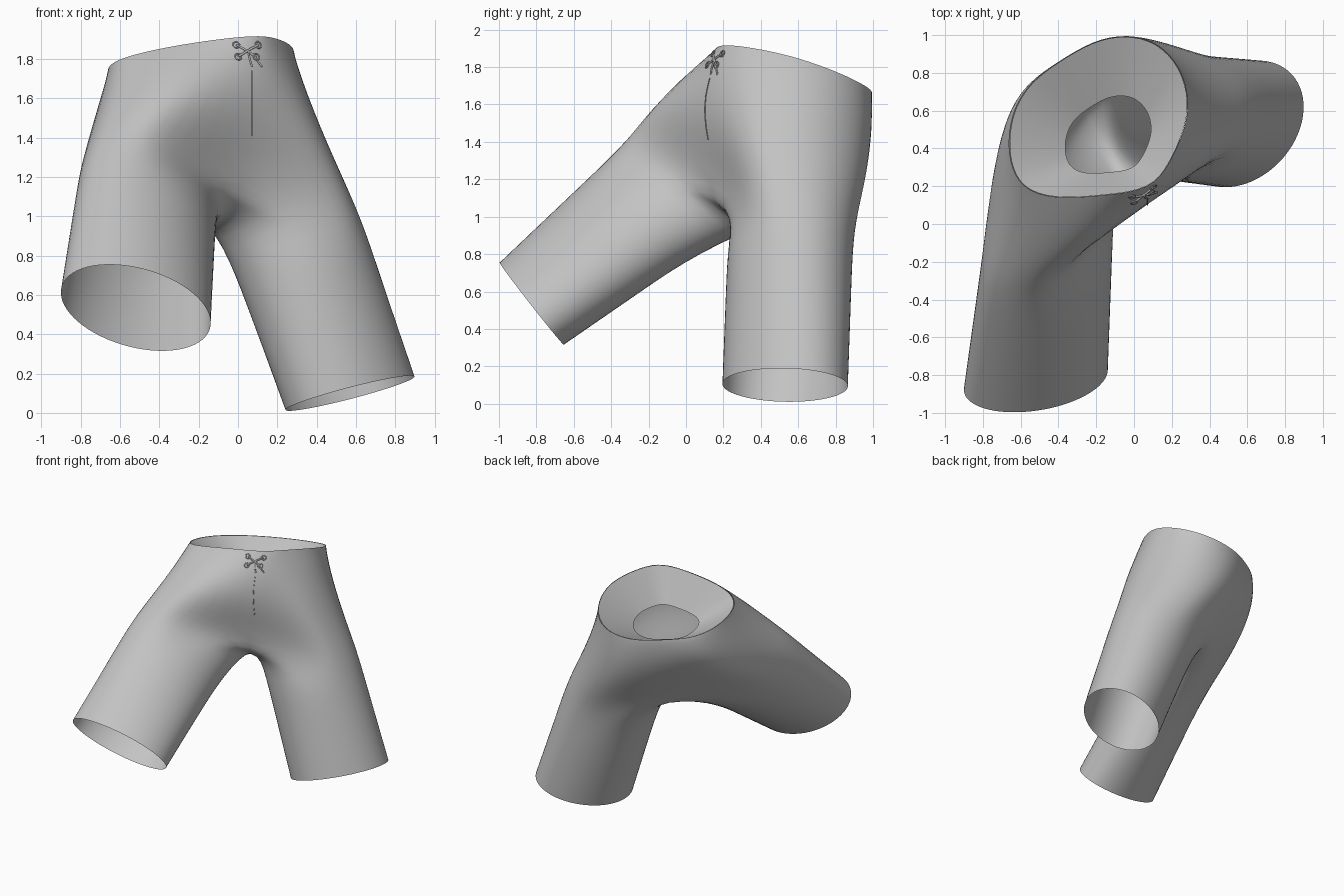
import bpy, bmesh, math
from mathutils import Vector as V
from mathutils.bvhtree import BVHTree

old = bpy.data.objects.get("Cube")
if old:
    bpy.data.objects.remove(old)

N = 16
cloth = bpy.data.materials.new("grey_cloth")
cloth.use_nodes = True
cloth.diffuse_color = (0.55, 0.55, 0.55, 1)
cloth.node_tree.nodes["Principled BSDF"].inputs["Base Color"].default_value = (0.55, 0.55, 0.55, 1)


def make_object(name, bm, levels):
    bmesh.ops.recalc_face_normals(bm, faces=bm.faces)
    mesh = bpy.data.meshes.new(name)
    bm.to_mesh(mesh)
    bm.free()
    mesh.materials.append(cloth)
    mesh.shade_smooth()
    obj = bpy.data.objects.new(name, mesh)
    bpy.context.collection.objects.link(obj)
    mod = obj.modifiers.new("Smooth", "SUBSURF")
    mod.levels = mod.render_levels = levels
    return obj


def bridge(bm, a, b):
    for i in range(len(a)):
        j = (i + 1) % len(a)
        bm.faces.new((a[i], a[j], b[j], b[i]))


def turned(centre, p, q, degrees):
    """Elliptical ring that starts at the body front and turns towards the body's left."""
    angles = [k * math.tau / N + math.radians(degrees) for k in range(N)]
    return [V(centre) + (V(p) * math.cos(a) + V(q) * math.sin(a)) * 1.02 for a in angles]


# Waist outline, front centre first, lying on a gently curved slope
outline = [(.09, .18), (.19, .32), (.27, .5), (.295, .65), (.25, .83), (.12, .97), (-.05, 1.005), (-.22, .97),
           (-.4, .86), (-.54, .76), (-.63, .63), (-.665, .48), (-.66, .33), (-.6, .19), (-.43, .13), (-.17, .15)]


def waist_z(x, y):
    return 1.93 + .12 * x - .06 * y - .2 * y * y - .1 * x * x


waist = [V((x, y, waist_z(x, y))) for x, y in outline]

# Leg rings, top and hem
left_top = turned((.28, .56, .92), (0, -.335, 0), (.335, .03, .11), 30)
left_hem = turned((.57, .53, .1), (0, -.325, .03), (.33, .09, .085), 20)
right_top = turned((-.46, -.13, 1.1), (-.06, -.2, .28), (.345, .05, -.05), 35)
right_hem = turned((-.52, -.825, .535), (-.05, -.17, .215), (.38, .03, -.05), 35)

# Crotch seam from front to back
seam_front, seam_low, seam_back = V((-.02, .2, 1.12)), V((-.12, .4, .95)), V((-.27, .71, 1.09))
facing = V((.5, -.87, 0))
seat = V((-.25, .95, 0))


def crotch(t):
    return seam_front * (1 - t) ** 2 + seam_low * 2 * t * (1 - t) + seam_back * t ** 2


target = [seam_front] + left_top[1:8] + [seam_back] + right_top[9:]


def body_point(k, t):
    """Cloth between waist and thigh, fuller at the belly and seat."""
    c = math.cos(k * math.tau / N)
    if c > 0:
        bulge = facing * c * c * .09
    else:
        bulge = seat * -c * (.23 if k > 8 else .05)
    p = waist[k].lerp(target[k], t ** 1.1)
    p.x = waist[k].x + (target[k].x - waist[k].x) * t ** 1.5
    return p + bulge * math.sin(math.pi * t)


# Shorts: torso rings, split at the crotch, then two legs
bm = bmesh.new()
rings = [[bm.verts.new(body_point(k, t)) for k in range(N)] for t in (0, .08, .3, .58, .84)]
split = rings[-1]
split[0].co, split[8].co = seam_front, seam_back
for a, b in zip(rings, rings[1:]):
    bridge(bm, a, b)
seam = [bm.verts.new(crotch(i / 8)) for i in range(1, 8)]
left_loop = split[:9] + seam[::-1]
right_loop = [split[0]] + seam + split[8:]
for loop, top, hem in ((left_loop, left_top, left_hem), (right_loop, right_top, right_hem)):
    for t in (.05, .4, .75, 1):
        ring = [bm.verts.new(p.lerp(q, t)) for p, q in zip(top, hem)]
        bridge(bm, loop, ring)
        loop = ring
shorts = make_object("shorts", bm, 2)

# Inner facing that narrows from the waist to a smaller opening
bm = bmesh.new()
middle, hole = V((-.185, .57, 0)), V((-.135, .475, 0))
inner = []
for p in waist:
    q = hole + (p - middle) * .48
    inner.append(V((q.x, q.y, waist_z(q.x, q.y) - .25)))
bridge(bm, [bm.verts.new(p.lerp(q, .01)) for p, q in zip(waist, inner)], [bm.verts.new(q) for q in inner])
make_object("waist_facing", bm, 2)

# Points on the front of the cloth
bpy.context.view_layer.update()
tree = BVHTree.FromObject(shorts, bpy.context.evaluated_depsgraph_get())


def on_cloth(x, z, lift=.006):
    hit, normal, _, _ = tree.ray_cast(V((x, -2, z)), V((0, 1, 0)))
    if hit is None:
        return V((x, .17, z)), V((0, -1, 0))
    if normal.y > 0:
        normal = -normal
    return hit + normal * lift, normal


# Eyelets
for i, (x, z) in enumerate([(-.01, 1.87), (0, 1.81), (.1, 1.87), (.09, 1.81)]):
    place, normal = on_cloth(x, z)
    bpy.ops.mesh.primitive_torus_add(major_radius=.017, minor_radius=.004, major_segments=14, minor_segments=6,
                                     location=place, rotation=normal.to_track_quat("Z", "Y").to_euler())
    eyelet = bpy.context.object
    eyelet.name = "eyelet_%d" % (i + 1)
    eyelet.data.materials.append(cloth)
    eyelet.data.shade_smooth()


# Crossed lace, its loose ends and the fly seam
def cord(name, points, radius):
    curve = bpy.data.curves.new(name, "CURVE")
    curve.dimensions = "3D"
    curve.bevel_depth, curve.bevel_resolution = radius, 1
    spline = curve.splines.new("POLY")
    spline.points.add(len(points) - 1)
    for point, (x, z) in zip(spline.points, points):
        point.co = (*on_cloth(x, z, radius)[0], 1)
    curve.materials.append(cloth)
    bpy.context.collection.objects.link(bpy.data.objects.new(name, curve))


cord("lace_down", [(-.01, 1.87), (.045, 1.84), (.09, 1.81)], .006)
cord("lace_up", [(0, 1.81), (.045, 1.84), (.1, 1.87)], .006)
cord("lace_end_left", [(.05, 1.84), (.09, 1.8), (.12, 1.76)], .005)
cord("lace_end_right", [(.05, 1.84), (.06, 1.79), (.07, 1.76)], .005)
cord("fly_seam", [(.07, 1.74 - .03 * i) for i in range(12)], .003)
